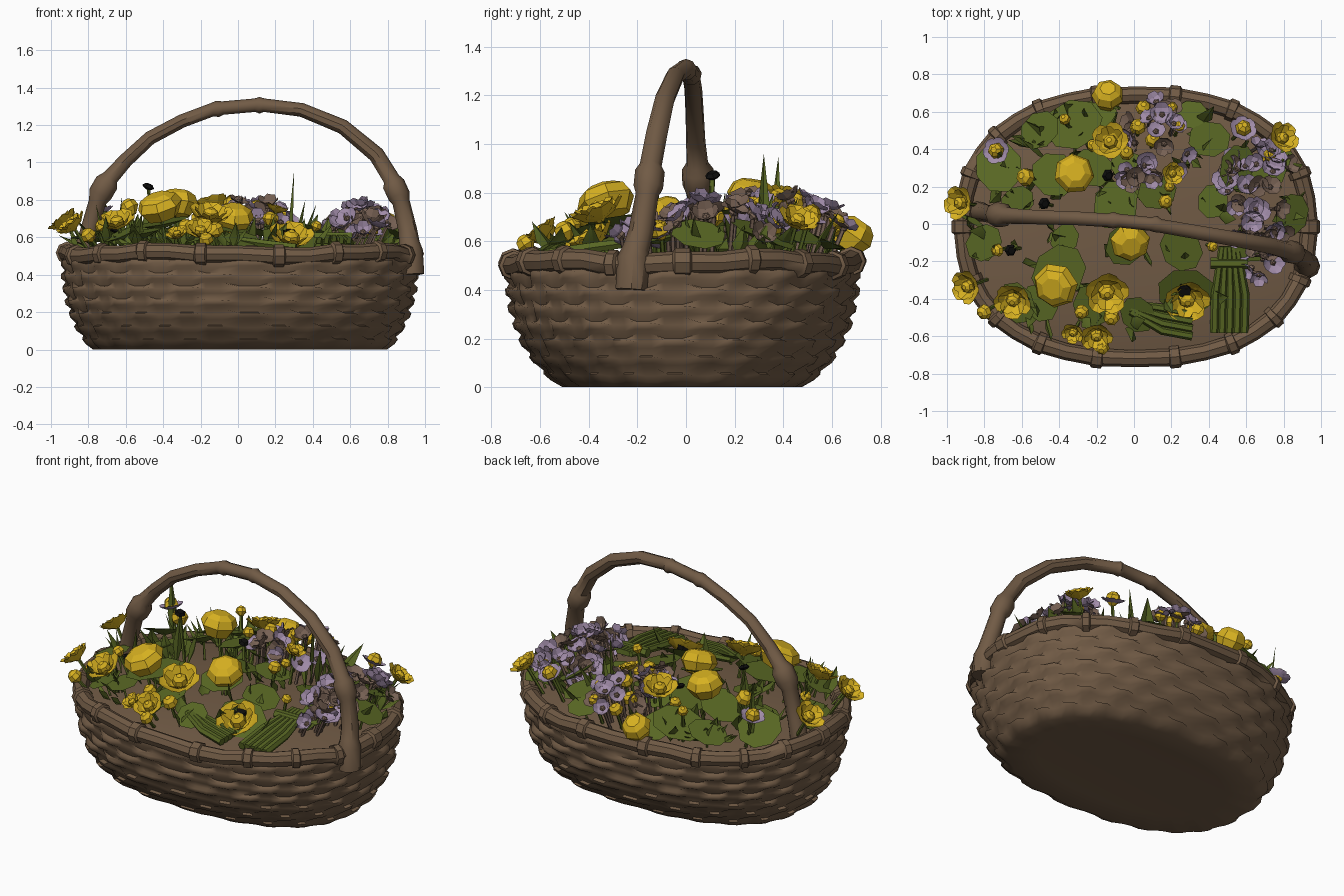
import bpy, bmesh, math, random
from mathutils import Vector, Matrix

if "Cube" in bpy.data.objects:
    bpy.data.objects.remove(bpy.data.objects["Cube"])
random.seed(4)
TAU = math.tau

# ---- colours
COLS = [("wicker brown", (.165, .104, .060)), ("petal yellow", (.68, .44, .015)),
        ("leaf green", (.098, .135, .017)), ("lilac", (.36, .265, .40)),
        ("black", (.004, .004, .004)), ("dry petal brown", (.185, .12, .088))]
MATS = []
for name, c in COLS:
    m = bpy.data.materials.new(name)
    m.diffuse_color = (*c, 1)
    m.use_nodes = True
    m.node_tree.nodes["Principled BSDF"].inputs["Base Color"].default_value = m.diffuse_color
    MATS.append(m)
BROWN, YEL, GREEN, LILAC, BLACK, DRY = range(6)

def finish(bm, name, angle=40):
    me = bpy.data.meshes.new(name)
    bm.to_mesh(me)
    bm.free()
    for m in MATS:
        me.materials.append(m)
    ob = bpy.data.objects.new(name, me)
    bpy.context.collection.objects.link(ob)
    bpy.ops.object.select_all(action='DESELECT')
    ob.select_set(True)
    bpy.context.view_layer.objects.active = ob
    bpy.ops.object.shade_smooth_by_angle(angle=math.radians(angle))

def skin(bm, rings, mat, loop=False):
    """Join rings of points into a surface, capped unless it is a loop."""
    vs = [[bm.verts.new(p) for p in r] for r in rings]
    n = len(vs[0])
    for a, b in zip(vs, vs[1:] + (vs[:1] if loop else [])):
        for i in range(n):
            j = (i + 1) % n
            bm.faces.new((a[i], a[j], b[j], b[i])).material_index = mat
    if not loop:
        bm.faces.new(vs[0][::-1]).material_index = mat
        bm.faces.new(vs[-1]).material_index = mat

def tube(bm, path, sides, mat, ref, loop=False):
    """path: (x, y, z, radius)"""
    pts, rings, n = [Vector(p[:3]) for p in path], [], len(path)
    for i, p in enumerate(pts):
        a = pts[(i - 1) % n] if loop or i else p
        b = pts[(i + 1) % n] if loop or i < n - 1 else p
        t = (b - a).normalized()
        s = t.cross(Vector(ref)).normalized()
        u = s.cross(t)
        rings.append([p + (s * math.cos(TAU * k / sides) - u * math.sin(TAU * k / sides)) * path[i][3]
                      for k in range(sides)][::-1])
    skin(bm, rings, mat, loop)

def revolve(bm, M, prof, n, mat):
    skin(bm, [[M @ Vector((r * math.cos(TAU * k / n), r * math.sin(TAU * k / n), z))
               for k in range(n)] for r, z in prof], mat)

def aim(pos, d=(0, 0, 1)):
    return Matrix.Translation(pos) @ Vector(d).to_track_quat('Z', 'Y').to_matrix().to_4x4()

def oval(t, rx, ry, z, p=2.35):
    c, s = math.cos(t), math.sin(t)
    f = lambda v: math.copysign(abs(v) ** (2 / p), v)
    return Vector((.01 + rx * f(c), -.015 + ry * f(s), z))

# ---- woven basket wall and floor
bm = bmesh.new()
PROF = [(0, .785, .49), (.07, .835, .57), (.14, .875, .625), (.21, .90, .66),
        (.28, .92, .685), (.35, .93, .70), (.42, .935, .71), (.49, .935, .71)]
N, K = 84, 21
rings = [[oval(TAU * i / N, .6, .35, .012) for i in range(N)]]
for r, (z, rx, ry) in enumerate(PROF):
    def wave(i, row):
        return math.cos(K * TAU * i / N + row * math.pi + math.pi / 4)
    # the seam between two rows weaves up and down
    rings.append([oval(TAU * i / N, rx - .004 + .008 * wave(i, r), ry - .004 + .008 * wave(i, r),
                       z + (.014 * wave(i, r) if 0 < r < 7 else 0)) for i in range(N)])
    if r < len(PROF) - 1:
        z2, rx2, ry2 = PROF[r + 1]
        for f in (.35, .72):
            ring = []
            for i in range(N):
                w = wave(i, r)
                o = .010 + .020 * w
                ring.append(oval(TAU * i / N, rx + (rx2 - rx) * f + o, ry + (ry2 - ry) * f + o,
                                 z + (z2 - z) * f + .006 * w))
            rings.append(ring)
skin(bm, rings, BROWN)
finish(bm, "woven_basket", 60)

# ---- brown filling inside the rim
bm = bmesh.new()
skin(bm, [[oval(TAU * i / 32, .93 * s, .70 * s, z) for i in range(32)]
          for s, z in ((1, .49), (.8, .525), (.45, .55), (.05, .56))], BROWN)
finish(bm, "basket_filling")

# ---- rim of cane pieces with knots
bm = bmesh.new()
path = []
for i in range(18):
    t = TAU * i / 18
    for dt, rad in ((-.03, .047), (-.025, .060), (.025, .060), (.03, .047), (.17, .045)):
        path.append((*oval(t + dt, .925, .705, .512 + .012 * math.sin(i * 1.7)), rad))
tube(bm, path, 8, BROWN, (0, 0, 1), True)
finish(bm, "basket_rim")

# ---- arched handle with knots
bm = bmesh.new()
tube(bm, [(-.84, .07, .47, .055), (-.80, .06, .62, .048), (-.75, .05, .79, .048), (-.735, .05, .83, .066),
          (-.70, .048, .89, .066), (-.68, .046, .92, .045), (-.60, .04, 1.01, .04), (-.47, .035, 1.13, .038),
          (-.30, .03, 1.22, .037), (-.14, .02, 1.28, .037), (-.11, .02, 1.285, .045), (-.08, .018, 1.29, .037),
          (.09, 0, 1.305, .037), (.115, 0, 1.305, .045), (.14, -.01, 1.305, .037), (.34, -.045, 1.28, .038),
          (.56, -.085, 1.19, .041), (.74, -.12, 1.04, .045), (.82, -.145, .91, .046), (.83, -.148, .885, .062),
          (.86, -.155, .82, .062), (.87, -.16, .79, .048), (.905, -.185, .64, .052), (.915, -.205, .57, .056),
          (.92, -.215, .53, .068), (.93, -.225, .40, .066)], 9, BROWN, (0, 1, 0))
finish(bm, "arched_handle")

# ---- round leaves
LEAVES = [(-.32, .53, .15, .63), (-.5, .5, .11, .61), (-.72, .3, .14, .62), (-.42, .26, .13, .67),
          (-.22, .3, .11, .67), (-.1, .1, .13, .64), (.12, .17, .10, .63), (-.4, -.26, .15, .67),
          (-.04, -.1, .12, .65), (.25, -.13, .12, .62), (.28, -.36, .15, .58), (-.37, -.08, .08, .62),
          (-.8, -.1, .10, .61), (.84, .05, .11, .62), (.4, .45, .11, .62), (-.62, -.42, .11, .61),
          (-.2, -.42, .13, .61), (.02, -.48, .1, .58), (.55, .3, .12, .63), (.72, .28, .1, .64),
          (.42, .12, .09, .61), (-.2, .58, .11, .60), (.62, -.1, .1, .61), (-.62, .12, .09, .62),
          (.3, .58, .09, .59), (-.03, .3, .1, .64), (-.5, -.42, .1, .62), (.76, .36, .09, .61)]
bm = bmesh.new()
for x, y, r, z in LEAVES:
    d = (x * .6 + random.uniform(-.25, .25), y * .8 + random.uniform(-.25, .25), 1)
    M = aim((x, y, z), d) @ Matrix.Rotation(random.uniform(0, 6), 4, 'Z') @ Matrix.Diagonal((1.1, .92, 1, 1))
    revolve(bm, M, [(r, .012), (r * .5, -.006), (.008, -.022)], 8, GREEN)
    tube(bm, [(x, y, z - .01, .008), (x * .96, y * .96, .5, .008)], 4, GREEN, (0, 1, 0))
finish(bm, "round_leaves")

# ---- pointed blades
def blade(bm, base, tip, w):
    b, t = Vector(base), Vector(tip)
    s = Vector((random.uniform(-1, 1), random.uniform(-1, 1), 0)).normalized() * w
    c = b.lerp(t, .45) + Vector((-s.y, s.x, 0)) * .5
    v = [bm.verts.new(p) for p in (b, b.lerp(t, .45) + s, t, b.lerp(t, .45) - s, c)]
    for i in range(4):
        bm.faces.new((v[i], v[(i + 1) % 4], v[4])).material_index = GREEN
bm = bmesh.new()
for b, t in [((.28, .32, .52), (.30, .32, .96)), ((.33, .36, .52), (.42, .46, .78)), ((-.70, .36, .52), (-.73, .38, .95)),
             ((-.66, -.1, .52), (-.62, -.12, .82)), ((-.7, -.15, .52), (-.76, -.12, .78)), ((.27, .28, .52), (.2, .36, .8)),
             ((-.5, .1, .52), (-.47, .1, .88)), ((-.45, .13, .52), (-.38, .16, .8)), ((.3, .35, .52), (.36, .3, .8))]:
    blade(bm, b, t, .028)
for i in range(110):
    # each blade grows beside a leaf, leaving bare filling elsewhere
    x, y, r, z = random.choice(LEAVES)
    a = random.uniform(0, TAU)
    p = Vector((x + r * .8 * math.cos(a), y + r * .8 * math.sin(a), .53))
    if (p.x / .88) ** 2 + (p.y / .66) ** 2 > 1:
        p = Vector((x * .9, y * .9, .53))
    blade(bm, p, p + Vector((p.x * .1 + random.uniform(-.1, .1), p.y * .1 + random.uniform(-.1, .1),
                             random.uniform(.08, .2))), .042)
finish(bm, "pointed_blades")

# ---- bundles of cut stems lying at the front
bm = bmesh.new()
for i in range(5):
    x = .43 + .04 * i
    tube(bm, [(x, -.58, .545, .024), (x + .005, -.38, .575, .024), (.47 + .02 * i, -.12, .61, .018)], 6, GREEN, (0, 0, 1))
for i in range(4):
    y = -.60 + .04 * i
    tube(bm, [(.31, y, .545, .023), (.15, y + .03, .565, .023), (-.02, -.47 + .015 * i, .59, .018)], 6, GREEN, (0, 0, 1))
tube(bm, [(.41, -.21, .60, .03), (.61, -.21, .60, .03)], 6, GREEN, (0, 0, 1))
finish(bm, "cut_stems")

# ---- flower helpers
def petals(bm, M, r, n, lift, mat, turn=0.0, width=.62):
    for k in range(n):
        R = M @ Matrix.Rotation(TAU * k / n + turn, 4, 'Z')
        w, h = r * width, r * lift
        P = [(0, 0, 0), (.55 * r, -w, h * .55), (.6 * r, 0, h * .3), (.55 * r, w, h * .55),
             (.95 * r, -w * .55, h), (1.05 * r, 0, h * .9), (.95 * r, w * .55, h)]
        v = [bm.verts.new(R @ Vector(p)) for p in P]
        for f in ((0, 1, 2), (0, 2, 3), (1, 4, 5, 2), (2, 5, 6, 3)):
            bm.faces.new([v[i] for i in f]).material_index = mat

def ball(bm, M, r, mat, n=7):
    revolve(bm, M, [(r * .35, -r * .9), (r, -r * .2), (r * .85, r * .5), (r * .35, r * .9)], n, mat)

def stem(bm, pos, mat=GREEN):
    x, y, z = pos
    tube(bm, [(x * .9, y * .9, .5, .01), (x, y, z, .01)], 5, mat, (0, 1, 0))

# ---- broad domed yellow flowers
bm = bmesh.new()
for pos, r, d in [((-.32, .27, .79), .105, (.1, .15, 1)), ((-.42, -.33, .77), .12, (-.3, -.3, 1)),
                  ((-.02, -.10, .71), .105, (.1, -.4, 1)), ((-.14, .69, .63), .085, (0, .7, 1))]:
    M = aim(pos, d)
    revolve(bm, M, [(r * .2, -.085), (r * .7, -.07), (r * 1.04, -.005), (r * .85, .04), (r * .5, .062)], 7, YEL)
    stem(bm, pos)
finish(bm, "domed_yellow_flowers", 25)

# ---- open yellow flowers
bm = bmesh.new()
for pos, r, d in [((-.64, -.39, .65), .10, (-.2, -.5, 1)), ((-.87, -.33, .64), .09, (-.8, -.2, 1)),
                  ((-.91, .11, .66), .09, (-.8, .1, 1)), ((-.15, -.35, .68), .115, (.1, -.4, 1)),
                  ((-.20, -.58, .61), .085, (0, -.7, 1)), ((-.12, .43, .74), .10, (-.2, .3, 1)),
                  ((.78, .45, .66), .085, (.6, .4, 1)), ((.20, .27, .73), .06, (.3, 0, 1)),
                  ((-.32, -.57, .60), .06, (-.3, -.6, 1)), ((.28, -.38, .56), .12, (.1, -.6, 1))]:
    M = aim(pos, d)
    petals(bm, M, r, 5, .65, YEL)
    petals(bm, M, r * .75, 5, .95, YEL, .6)
    ball(bm, M @ Matrix.Translation((0, 0, r * .35)), r * .4, YEL)
    stem(bm, pos)
revolve(bm, aim((.27, -.36, .635), (.1, -.3, 1)), [(.036, -.03), (.036, .005)], 7, BLACK)
finish(bm, "open_yellow_flowers", 25)

# ---- round yellow buds
bm = bmesh.new()
for x, y, z, r in [(-.37, .56, .74, .032), (-.58, .25, .76, .05), (-.73, -.14, .66, .035), (-.8, -.47, .61, .042),
                   (.1, .45, .76, .042), (.2, .62, .68, .035), (.24, .52, .72, .035), (.05, .62, .66, .042),
                   (.17, .12, .70, .04), (.19, .2, .7, .03), (-.12, -.5, .64, .045), (-.17, -.66, .59, .04),
                   (.02, .52, .7, .045), (-.22, .42, .7, .035), (.42, -.12, .66, .03), (.72, .36, .66, .04),
                   (-.04, .38, .78, .04), (-.28, -.47, .66, .04)]:
    ball(bm, aim((x, y, z), (x, y, 1)), r, YEL)
    stem(bm, (x, y, z))
finish(bm, "yellow_buds", 25)

# ---- lilac flower clusters, some with dry petals
bm = bmesh.new()
for cx, cy, sx, sy, z0, z1, n in [(.66, .14, .20, .28, .60, .79, 36), (.13, .46, .19, .2, .64, .80, 20),
                                  (.02, .28, .08, .06, .70, .83, 5), (.70, -.20, .08, .09, .60, .70, 7)]:
    for i in range(n):
        a, q = random.uniform(0, TAU), math.sqrt(random.random())
        x, y = cx + sx * q * math.cos(a), cy + sy * q * math.sin(a)
        z = z1 - (z1 - z0) * q * random.uniform(.6, 1)
        d = (math.cos(a) * q + random.uniform(-.5, .5), math.sin(a) * q + random.uniform(-.5, .5), .8)
        M = aim((x, y, z), d)
        mat = DRY if i % 5 in (2, 4) else LILAC
        petals(bm, M, random.uniform(.045, .062), 4, random.uniform(.4, 1.1), mat, i, .75)
        ball(bm, M, .02, DRY, 5)
        stem(bm, (x, y, z), DRY)
finish(bm, "lilac_clusters", 25)

# ---- lilac flowers with yellow hearts
bm = bmesh.new()
for pos, d in [((-.73, .39, .72), (-.3, .1, 1)), ((.58, .50, .68), (.2, .5, 1)), ((.70, -.10, .62), (.4, -.4, 1))]:
    M = aim(pos, d)
    petals(bm, M, .07, 6, .45, LILAC)
    ball(bm, M @ Matrix.Translation((0, 0, .03)), .045, YEL, 6)
    stem(bm, pos)
finish(bm, "yellow_hearted_lilac_flowers", 25)

# ---- small black seed heads
bm = bmesh.new()
for x, y, z in [(-.48, .11, .87), (-.14, .26, .72), (-.66, -.14, .64)]:
    revolve(bm, aim((x, y, z), (.4, -.2, 1)), [(.02, -.012), (.034, 0), (.02, .015)], 6, BLACK)
    stem(bm, (x, y, z))
finish(bm, "black_seed_heads")
